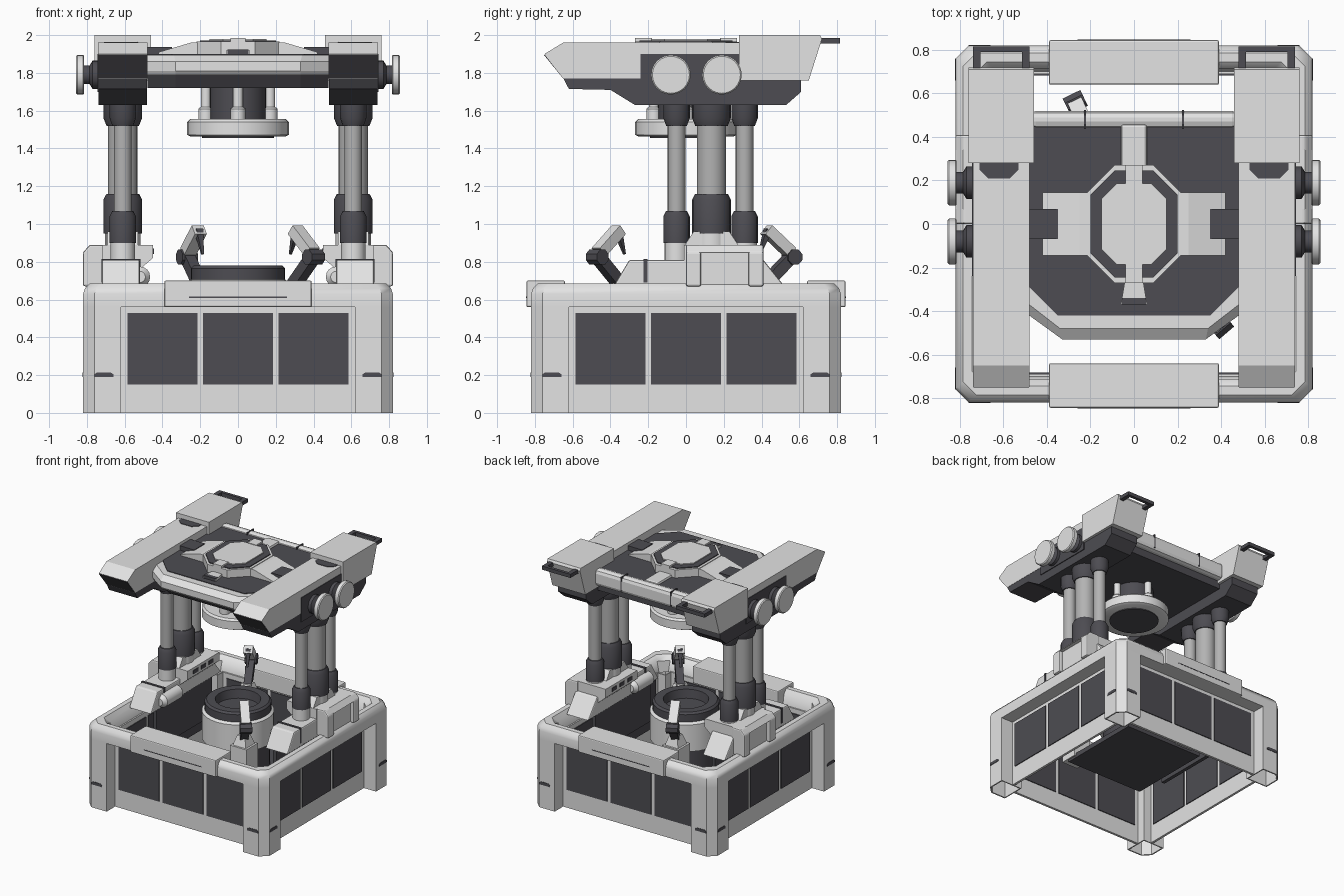
import bpy, bmesh, math
from mathutils import Vector

if "Cube" in bpy.data.objects:
    bpy.data.objects.remove(bpy.data.objects["Cube"])


def material(name, rgb):
    m = bpy.data.materials.new(name)
    m.diffuse_color = (*rgb, 1)
    m.use_nodes = True
    m.node_tree.nodes["Principled BSDF"].inputs["Base Color"].default_value = m.diffuse_color
    return m


LIGHT = material("light grey", (0.77, 0.77, 0.77))
DARK = material("dark grey", (0.075, 0.073, 0.085))
MID = material("steel grey", (0.45, 0.45, 0.45))


def finish(name, bm, mat, mirror="", bevel=0, smooth=False):
    bmesh.ops.recalc_face_normals(bm, faces=bm.faces)
    me = bpy.data.meshes.new(name)
    bm.to_mesh(me)
    bm.free()
    me.materials.append(mat)
    ob = bpy.data.objects.new(name, me)
    bpy.context.collection.objects.link(ob)
    if bevel:
        b = ob.modifiers.new("bevel", "BEVEL")
        b.width, b.segments, b.limit_method = bevel, 2, "ANGLE"
    if mirror:
        m = ob.modifiers.new("mirror", "MIRROR")
        m.use_axis = ("x" in mirror, "y" in mirror, False)
    if smooth:
        bpy.context.view_layer.objects.active = ob
        ob.select_set(True)
        bpy.ops.object.shade_smooth_by_angle(angle=math.radians(35))
        ob.select_set(False)
    return ob


def loft(name, loops, mat, closed=False, **kw):
    """Skin equal-length loops; closed joins last to first, otherwise caps."""
    bm = bmesh.new()
    rows = [[bm.verts.new(p) for p in lp] for lp in loops]
    n = len(rows[0])
    pairs = list(zip(rows, rows[1:])) + ([(rows[-1], rows[0])] if closed else [])
    for a, b in pairs:
        for i in range(n):
            j = (i + 1) % n
            bm.faces.new((a[i], a[j], b[j], b[i]))
    if not closed:
        bm.faces.new(rows[0])
        bm.faces.new(rows[-1])
    return finish(name, bm, mat, **kw)


def prism(name, axis, pts, a, b, mat, **kw):
    put = {"x": lambda p, t: (t, *p), "y": lambda p, t: (p[0], t, p[1]),
           "z": lambda p, t: (*p, t)}[axis]
    return loft(name, [[put(p, t) for p in pts] for t in (a, b)], mat, **kw)


def box(name, x, y, z, mat, **kw):
    pts = [(x[0], y[0]), (x[1], y[0]), (x[1], y[1]), (x[0], y[1])]
    return prism(name, "z", pts, z[0], z[1], mat, **kw)


def turned(name, centre, axis, profile, mat, n=24, **kw):
    """Rings of (radius, position) along an axis."""
    u, v = centre
    loops = []
    for r, t in profile:
        lp = []
        for i in range(n):
            a = math.tau * i / n
            c, s = u + r * math.cos(a), v + r * math.sin(a)
            lp.append({"x": (t, c, s), "y": (c, t, s), "z": (c, s, t)}[axis])
        loops.append(lp)
    return loft(name, loops, mat, smooth=True, **kw)


def strut(name, p, q, w, h, mat, w2=None, n=4):
    """Tapered bar between two points with n sides."""
    p, q = Vector(p), Vector(q)
    rot = (q - p).to_track_quat("Z", "Y").to_matrix()
    k, g = (w2 or w) / w, 0.5 / math.cos(math.pi / n)
    angles = [math.tau * (i + 0.5) / n for i in range(n)]
    return loft(name, [[c + rot @ Vector((math.cos(a) * w * f * g, math.sin(a) * h * f * g, 0))
                        for a in angles] for c, f in ((p, 1), (q, k))], mat)


def octagon(a, b, c):
    return [(a, -b + c), (a, b - c), (a - c, b), (-a + c, b),
            (-a, b - c), (-a, -b + c), (-a + c, -b), (a - c, -b)]


# ---- Base: rounded rim, hollow corner legs, recessed panelled walls
rim = [(0.82, 0.06, 0.56), (0.82, 0.06, 0.63), (0.81, 0.06, 0.66), (0.785, 0.06, 0.685),
       (0.745, 0.07, 0.685), (0.715, 0.07, 0.65), (0.70, 0.05, 0.56)]
loft("base_rim", [[(x, y, z) for x, y in octagon(s, s, c)] for s, c, z in rim],
     LIGHT, closed=True, smooth=True)
leg = [(0.62, 0.62), (0.82, 0.62), (0.82, 0.76), (0.76, 0.82), (0.62, 0.82)]
inner = [(0.71 + (x - 0.71) * 0.9, 0.71 + (y - 0.71) * 0.9) for x, y in leg]
loft("corner_legs", [[(*p, z) for p in ps] for ps, z in
                     ((leg, 0), (leg, 0.57), (inner, 0.57), (inner, 0))],
     LIGHT, closed=True, mirror="xy")
box("front_back_walls", (-0.63, 0.63), (0.69, 0.71), (0, 0.57), LIGHT, mirror="y")
box("side_walls", (0.69, 0.71), (-0.63, 0.63), (0, 0.57), LIGHT, mirror="x")
for i in (-1, 0, 1):
    lo, hi = i * 0.4 - 0.185, i * 0.4 + 0.185
    box("wall_panel_y", (lo, hi), (0.683, 0.717), (0.15, 0.53), DARK, mirror="y")
    box("wall_panel_x", (0.683, 0.717), (lo, hi), (0.15, 0.53), DARK, mirror="x")
slot = [(0.66, 0.19), (0.76, 0.19), (0.76, 0.205), (0.745, 0.215), (0.675, 0.215), (0.66, 0.205)]
prism("leg_slots_y", "y", slot, 0.815, 0.823, DARK, mirror="xy")
prism("leg_slots_x", "x", slot, 0.815, 0.823, DARK, mirror="xy")
# Raised covers on front and back rim
box("rim_cover", (-0.39, 0.39), (0.64, 0.845), (0.56, 0.70), LIGHT, mirror="y", bevel=0.008)
box("cover_slot", (-0.26, 0.26), (0.84, 0.847), (0.609, 0.615), DARK, mirror="y")
# Inner floor and central drum
box("inner_floor", (-0.36, 0.36), (-0.36, 0.36), (0.22, 0.26), DARK)
turned("drum_base", (0, 0), "z", [(0.24, 0.25), (0.24, 0.49)], DARK, n=32)
turned("drum_body", (0, 0), "z", [(0.27, 0.47), (0.27, 0.69), (0.25, 0.705)], LIGHT, n=32)
turned("drum_top", (0, 0), "z", [(0.25, 0.70), (0.25, 0.765), (0.235, 0.78), (0.17, 0.78),
                                 (0.16, 0.71)], DARK, n=32)

# ---- Two jointed arms beside the drum
for ax, ay in ((0.40, -0.47), (-0.27, 0.56)):
    d = Vector((ax, ay, 0)).normalized()
    j = Vector((ax, ay, 0.825))

    def at(r, z):
        return Vector((ax, ay, z)) + d * r
    strut("arm_pedestal", at(-0.16, 0.24), at(-0.16, 0.62), 0.15, 0.15, LIGHT)
    strut("arm_foot", at(-0.16, 0.60), at(-0.16, 0.70), 0.13, 0.13, LIGHT, 0.07)
    strut("arm_lower", at(-0.17, 0.67), at(-0.01, 0.82), 0.06, 0.06, DARK)
    strut("arm_upper", at(-0.01, 0.85), at(-0.15, 0.97), 0.07, 0.06, LIGHT)
    strut("arm_claw", at(-0.14, 0.97), at(-0.19, 0.84), 0.04, 0.035, DARK, 0.012)
    side = Vector((-d.y, d.x, 0)) * 0.045
    strut("arm_joint", j - side, j + side, 0.08, 0.08, DARK, n=8)

# ---- Column mounts on both sides of the base
prism("mount_body", "x", [(-0.39, 0.66), (-0.30, 0.81), (0.41, 0.81), (0.53, 0.66)],
      0.52, 0.72, LIGHT, mirror="x", bevel=0.01)
box("mount_band", (0.517, 0.723), (-0.225, -0.205), (0.69, 0.815), DARK, mirror="x")
box("mount_inner_wall", (0.53, 0.56), (-0.30, 0.42), (0.34, 0.67), DARK, mirror="x")
prism("mount_block", "y", [(0.52, 0.76), (0.45, 0.82), (0.45, 0.89), (0.72, 0.89), (0.72, 0.76)],
      -0.01, 0.40, LIGHT, mirror="x")
prism("mount_cap", "x", [(-0.01, 0.885), (0.04, 0.96), (0.23, 0.96), (0.28, 0.885)],
      0.53, 0.69, LIGHT, mirror="x")
for y in (0.06, 0.16, 0.26):
    box("mount_pips", (0.445, 0.452), (y, y + 0.06), (0.84, 0.87), DARK, mirror="x")
turned("mount_capsule", (0.52, 0.72), "y", [(0.03, -0.28), (0.055, -0.25), (0.055, -0.05),
                                            (0.03, -0.02)], LIGHT, n=16, mirror="x")
# Outer bracket frame
guard = [(0.70, 0.89), (0.785, 0.89), (0.82, 0.85), (0.82, 0.67), (0.70, 0.67)]
for y0, y1 in ((0.0, 0.08), (0.33, 0.41)):
    prism("bracket_end", "y", guard, y0, y1, LIGHT, mirror="x", bevel=0.01)
prism("bracket_top", "y", [(0.70, 0.89), (0.785, 0.89), (0.82, 0.85), (0.70, 0.85)],
      0.07, 0.34, LIGHT, mirror="x")
box("bracket_core", (0.70, 0.79), (0.07, 0.34), (0.67, 0.86), LIGHT, mirror="x")

# ---- Columns: one thick, two thin per side, with dark sleeves
for y, r, s, z0, z1 in ((-0.05, 0.047, 0.07, 0.90, 1.07), (0.135, 0.078, 0.102, 0.95, 1.16),
                        (0.31, 0.047, 0.07, 0.90, 1.07)):
    c = (0.61, y)
    turned("column_foot", c, "z", [(s * 0.93, 0.79), (s * 0.93, z0)], LIGHT, n=16, mirror="x")
    turned("column_rod", c, "z", [(r, z0), (r, 1.64)], MID, n=20, mirror="x")
    turned("lower_sleeve", c, "z", [(s, z0), (s, z1 - 0.03), (r + 0.008, z1)], DARK, n=16, mirror="x")
    turned("upper_sleeve", c, "z", [(r + 0.008, 1.52), (s, 1.56), (s, 1.64)], DARK, n=16, mirror="x")

# ---- Side beams of the head
prism("beam_shell", "x", [(-0.75, 1.90), (-0.65, 1.96), (0.30, 1.96), (0.30, 1.77), (-0.65, 1.77)],
      0.48, 0.74, LIGHT, mirror="x")
prism("beam_belly", "x", [(-0.65, 1.772), (-0.62, 1.715), (-0.40, 1.71), (-0.27, 1.63), (0.53, 1.63),
                          (0.61, 1.70), (0.61, 1.772)], 0.482, 0.738, DARK, mirror="x")
prism("beam_nose_plate", "x", [(-0.752, 1.895), (-0.742, 1.895), (-0.64, 1.772), (-0.652, 1.772)],
      0.482, 0.738, DARK, mirror="x")
prism("beam_rear_block", "x", [(0.28, 2.0), (0.71, 2.0), (0.72, 1.98), (0.65, 1.76), (0.28, 1.76)],
      0.46, 0.76, LIGHT, mirror="x")
prism("beam_top_inset", "z", [(0.53, 0.285), (0.71, 0.285), (0.71, 0.25), (0.67, 0.21),
                              (0.57, 0.21), (0.53, 0.25)], 1.955, 1.964, DARK, mirror="x")
box("beam_side_plate", (0.736, 0.745), (-0.24, 0.28), (1.70, 1.90), DARK, mirror="x")
# Rear handles
for x in (0.48, 0.705):
    box("handle_prong", (x, x + 0.035), (0.67, 0.80), (1.955, 1.985), DARK, mirror="x")
box("handle_bar", (0.48, 0.74), (0.79, 0.815), (1.955, 1.985), DARK, mirror="x")
# Side wheels
for y in (-0.08, 0.19):
    turned("wheel_hub", (y, 1.79), "x", [(0.075, 0.73), (0.075, 0.77), (0.05, 0.785), (0.05, 0.825)],
           DARK, n=16, mirror="x")
    turned("wheel_disc", (y, 1.79), "x", [(0.10, 0.815), (0.105, 0.82), (0.105, 0.85), (0.098, 0.857)],
           LIGHT, n=24, mirror="x")


# ---- Head deck between the beams: dark tray, light bumper, dark top
def deck_outline(w, side, front, nose, back=0.46):
    return [(-w, back), (-w, side), (-nose, front), (nose, front), (w, side), (w, back)]


loft("deck_tray", [[(*p, z) for p in deck_outline(0.48, s, f, 0.33)] for z, s, f in
                   ((1.72, -0.33, -0.42), (1.80, -0.37, -0.47))], DARK)
loft("deck_bumper", [[(*p, z) for p in deck_outline(0.482, s, f, n)] for z, s, f, n in
                     ((1.79, -0.41, -0.515, 0.33), (1.81, -0.42, -0.53, 0.33),
                      (1.86, -0.42, -0.53, 0.33), (1.895, -0.37, -0.48, 0.34))], LIGHT)
prism("deck_top", "z", deck_outline(0.48, -0.29, -0.42, 0.35), 1.88, 1.90, DARK)
box("deck_rear_bumper", (-0.48, 0.48), (0.44, 0.52), (1.78, 1.915), LIGHT, bevel=0.03)
box("rear_seams", (0.22, 0.23), (0.437, 0.523), (1.80, 1.918), DARK, mirror="x")
box("deck_rear_spine", (-0.06, 0.06), (0.25, 0.46), (1.87, 1.92), LIGHT, bevel=0.015)
prism("deck_front_spine", "z", [(-0.06, -0.37), (0.06, -0.37), (0.04, -0.25), (-0.04, -0.25)],
      1.87, 1.92, LIGHT)
box("front_spine_tip", (-0.055, 0.055), (-0.372, -0.34), (1.87, 1.924), DARK)
prism("deck_side_blocks", "y", [(0.19, 1.87), (0.19, 1.96), (0.25, 1.96), (0.42, 1.91), (0.42, 1.87)],
      -0.145, 0.145, LIGHT, mirror="x")
box("side_block_inset", (0.35, 0.48), (-0.07, 0.07), (1.87, 1.936), DARK, mirror="x")
# Central hatch: light ring, dark ring, light lid
for name, a, b, c, z, mat in (("hatch_ring", 0.22, 0.27, 0.13, 1.965, LIGHT),
                              ("hatch_groove", 0.20, 0.245, 0.11, 1.972, DARK),
                              ("hatch_lid", 0.15, 0.185, 0.07, 1.980, LIGHT)):
    prism(name, "z", octagon(a, b, c), 1.87, z, mat)
box("hatch_latches", (-0.04, 0.04), (0.18, 0.27), (1.93, 1.985), LIGHT, mirror="y")

# ---- Tool head hanging under the deck
turned("tool_neck", (0, 0), "z", [(0.15, 1.53), (0.15, 1.73)], DARK, n=24)
turned("tool_ring", (0, 0), "z", [(0.25, 1.462), (0.27, 1.472), (0.27, 1.54), (0.255, 1.555)],
       LIGHT, n=32)
turned("tool_face", (0, 0), "z", [(0.19, 1.456), (0.19, 1.464)], DARK, n=32)
for i in range(4):
    a = i * math.pi / 2
    c = (0.17 * math.cos(a), 0.17 * math.sin(a))
    turned("tool_post", c, "z", [(0.04, 1.55), (0.04, 1.61), (0.027, 1.62), (0.027, 1.73)], LIGHT, n=12)
